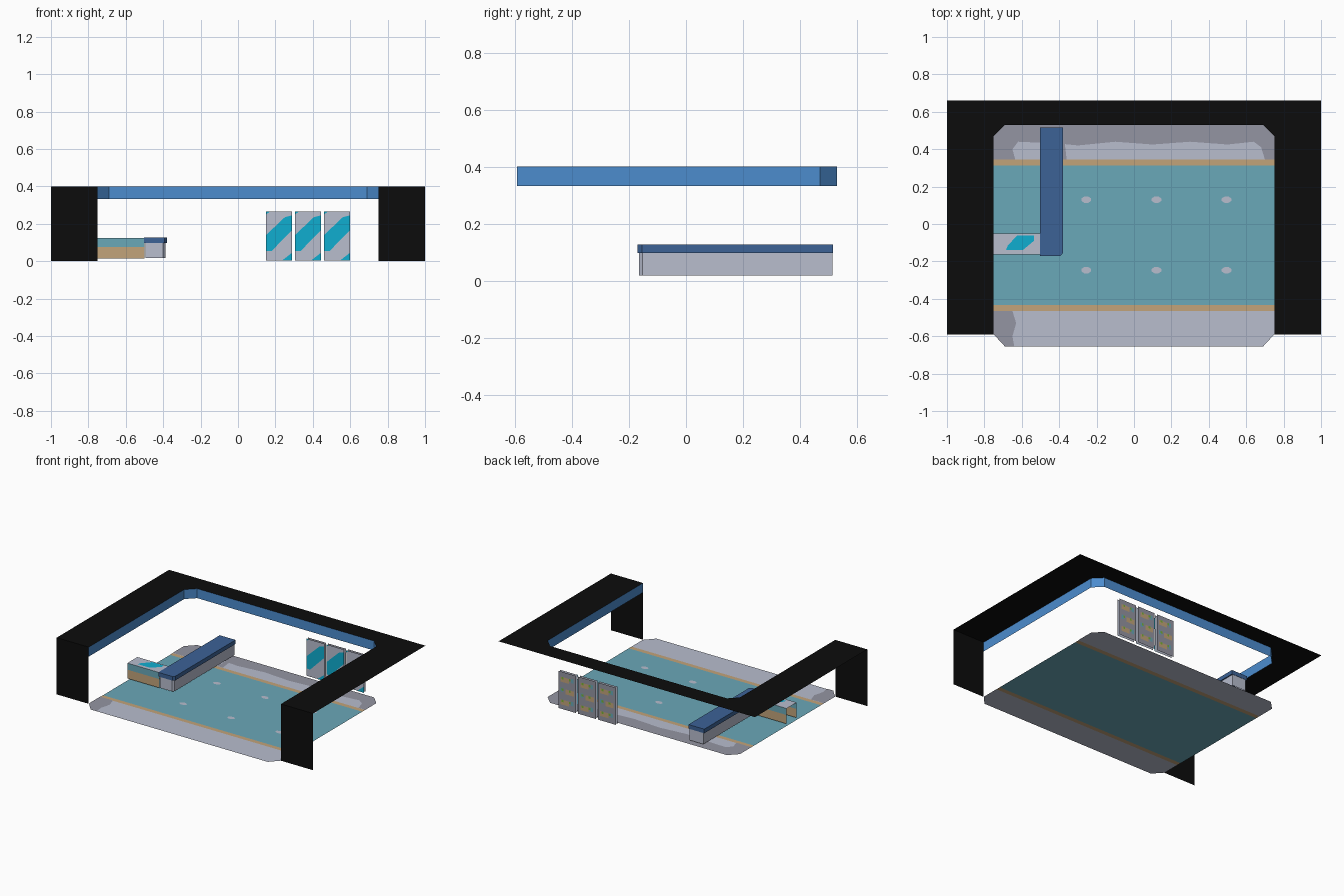
import bpy, bmesh
from mathutils import Vector

if "Cube" in bpy.data.objects:
    bpy.data.objects.remove(bpy.data.objects["Cube"])


def lin(c):
    c /= 255
    return c / 12.92 if c <= 0.04045 else ((c + 0.055) / 1.055) ** 2.4


def mat(name, r, g, b):
    m = bpy.data.materials.new(name)
    m.diffuse_color = (lin(r), lin(g), lin(b), 1)
    m.use_nodes = True
    m.node_tree.nodes["Principled BSDF"].inputs["Base Color"].default_value = m.diffuse_color
    return m


BLACK = mat("black", 12, 12, 12)
BLUE = mat("bright blue", 76, 140, 206)
NAVY = mat("dark blue", 60, 98, 150)
LIGHT = mat("light grey", 184, 189, 206)
GREY = mat("mid grey", 148, 149, 162)
TEAL = mat("teal", 106, 168, 184)
TAN = mat("tan", 194, 164, 122)
CYAN = mat("cyan", 16, 174, 208)
GREEN = mat("green", 120, 180, 50)


def finish(name, bm, *mats):
    me = bpy.data.meshes.new(name)
    bm.to_mesh(me)
    bm.free()
    for m in mats:
        me.materials.append(m)
    ob = bpy.data.objects.new(name, me)
    bpy.context.collection.objects.link(ob)
    return ob


def sheet(name, m, polys, facing):
    """Flat polygons, all turned towards one direction."""
    bm = bmesh.new()
    for pts in polys:
        f = bm.faces.new([bm.verts.new(p) for p in pts])
        f.normal_update()
        if f.normal.dot(Vector(facing)) < 0:
            f.normal_flip()
    return finish(name, bm, m)


def flat(pts, z):
    return [(x, y, z) for x, y in pts]


def upright(pts, y):
    return [(x, y, z) for x, z in pts]


def rect(x0, x1, z0, z1):
    return [(x0, z0), (x1, z0), (x1, z1), (x0, z1)]


def prism(name, outline, z0, z1, m, bottom=True, top=True):
    """Counter-clockwise outline raised into a block."""
    bm = bmesh.new()
    lo = [bm.verts.new((x, y, z0)) for x, y in outline]
    hi = [bm.verts.new((x, y, z1)) for x, y in outline]
    n = len(outline)
    for i in range(n):
        j = (i + 1) % n
        bm.faces.new((lo[i], lo[j], hi[j], hi[i]))
    if top:
        bm.faces.new(hi)
    if bottom:
        bm.faces.new(lo[::-1])
    return finish(name, bm, m)


# Floor: chamfered slab cut into coloured strips
bm = bmesh.new()
outline = [(-.69, -.655), (.69, -.655), (.75, -.59), (.75, .47),
           (.69, .53), (-.69, .53), (-.75, .47), (-.75, -.59)]
bm.faces.new([bm.verts.new((x, y, 0)) for x, y in outline])
for y in (-.465, -.433, .313, .345):
    bmesh.ops.bisect_plane(bm, geom=bm.verts[:] + bm.edges[:] + bm.faces[:],
                           plane_co=(0, y, 0), plane_no=(0, 1, 0))
for f in bm.faces:
    y = f.calc_center_median().y
    f.material_index = 1 if -.433 < y < .313 else 2 if -.465 < y < .345 else 0
finish("floor", bm, LIGHT, TEAL, TAN)

# Worn grey patches along the back and the front left
back = [(-.75, .345), (-.635, .345), (-.65, .40), (-.62, .44), (-.4, .43),
        (-.3, .42), (-.1, .44), (.1, .425), (.3, .44), (.5, .425), (.64, .44),
        (.68, .41), (.70, .345), (.75, .345), (.75, .47), (.69, .53),
        (-.69, .53), (-.75, .47)]
front = [(-.75, -.59), (-.69, -.655), (-.64, -.655), (-.65, -.6),
         (-.63, -.53), (-.65, -.465), (-.75, -.465)]
side = [(-.4, .345), (-.36, .345), (-.37, .43), (-.4, .43)]
sheet("floor_patches", GREY, [flat(p, .002) for p in (back, front, side)], (0, 0, 1))

# Floor spots
spots = []
for cx in (-.255, .12, .495):
    for cy in (-.247, .13):
        spots.append(flat([(cx + .026 * a, cy + .017 * b) for a, b in
                           ((-1, -.4), (-.4, -1), (.4, -1), (1, -.4),
                            (1, .4), (.4, 1), (-.4, 1), (-1, .4))], .002))
sheet("floor_spots", LIGHT, spots, (0, 0, 1))

# Wall top: U-shaped sheet with chamfered inner corners, plus the front ends
inner = [(-.75, -.592), (-.75, .47), (-.69, .53), (.69, .53), (.75, .47), (.75, -.592)]
u_shape = [(-1, -.592)] + inner + [(1, -.592), (1, .66), (-1, .66)]
sheet("wall_top", BLACK, [flat(u_shape, .4)], (0, 0, 1))
sheet("wall_ends", BLACK, [upright(rect(x, x + .25, 0, .4), -.592) for x in (-1, .75)],
      (0, -1, 0))

# Blue band hanging from the inner edge of the wall top
bm = bmesh.new()
for (x0, y0), (x1, y1) in zip(inner, inner[1:]):
    f = bm.faces.new([bm.verts.new(p) for p in
                      ((x0, y0, .333), (x1, y1, .333), (x1, y1, .4), (x0, y0, .4))])
    f.normal_update()
    if f.normal.dot(f.calc_center_median()) > 0:
        f.normal_flip()
finish("wall_band", bm, BLUE)

# Long counter: grey body under a blue slab
prism("counter_body", [(-.495, -.165), (-.4, -.165), (-.388, -.152), (-.388, .513),
                       (-.495, .513)], .018, .1, LIGHT, bottom=False, top=False)
prism("counter_top", [(-.503, -.17), (-.392, -.17), (-.38, -.155), (-.38, .515),
                      (-.503, .515)], .098, .127, NAVY)

# Short counter: open at the wall end
x0, x1, y0, y1 = -.75, -.5, -.162, -.05
for name, m, za, zb in (("side_counter_base", TAN, .015, .077),
                        ("side_counter_rim", TEAL, .077, .123)):
    sheet(name + "_front", m, [upright(rect(x0, x1, za, zb), y0)], (0, -1, 0))
    sheet(name + "_back", m, [upright(rect(x0, x1, za, zb), y1)], (0, 1, 0))
sheet("side_counter_top", LIGHT, [flat(rect(x0, x1, y0, y1), .123)], (0, 0, 1))
sheet("side_counter_glint", CYAN, [flat([(-.685, -.14), (-.595, -.14), (-.535, -.09),
      (-.535, -.062), (-.625, -.062), (-.675, -.115)], .125)], (0, 0, 1))

# Three glass panels: striped front sheets, backs with shelf details
fronts, glints, backs, shelves, dots, gaps = [], [], [], [], [], []
for x in (.15, .305, .46):
    w, h = .138, .265
    fronts.append(upright(rect(x, x + w, .003, h), .55))
    for p in ([(0, .055), (.03, .055), (w, .165), (w, .245), (.10, .235), (0, .14)],
              [(.085, .003), (w, .003), (w, .045)],
              [(0, .25), (.02, h), (0, h)]):
        glints.append(upright([(x + a, z) for a, z in p], .548))
    backs.append(upright(rect(x, x + w, .003, h), .568))
    for i, z in enumerate((.035, .115, .195)):
        a = x + (.015 if i % 2 else .055)
        shelves.append(upright(rect(a, a + .065, z, z + .035), .57))
        gaps.append(upright(rect(x + .1 - .08 * (i % 2 == 0), x + .12 - .08 * (i % 2 == 0),
                                 z + .01, z + .04), .57))
        for dx in (.04, .095):
            dots.append(upright(rect(x + dx, x + dx + .014, z + .02, z + .036), .572))
sheet("panel_fronts", LIGHT, fronts, (0, -1, 0))
sheet("panel_stripes", CYAN, glints, (0, -1, 0))
sheet("panel_backs", GREY, backs, (0, 1, 0))
sheet("panel_back_shelves", TAN, shelves, (0, 1, 0))
sheet("panel_back_labels", TEAL, gaps, (0, 1, 0))
sheet("panel_back_dots", GREEN, dots, (0, 1, 0))
